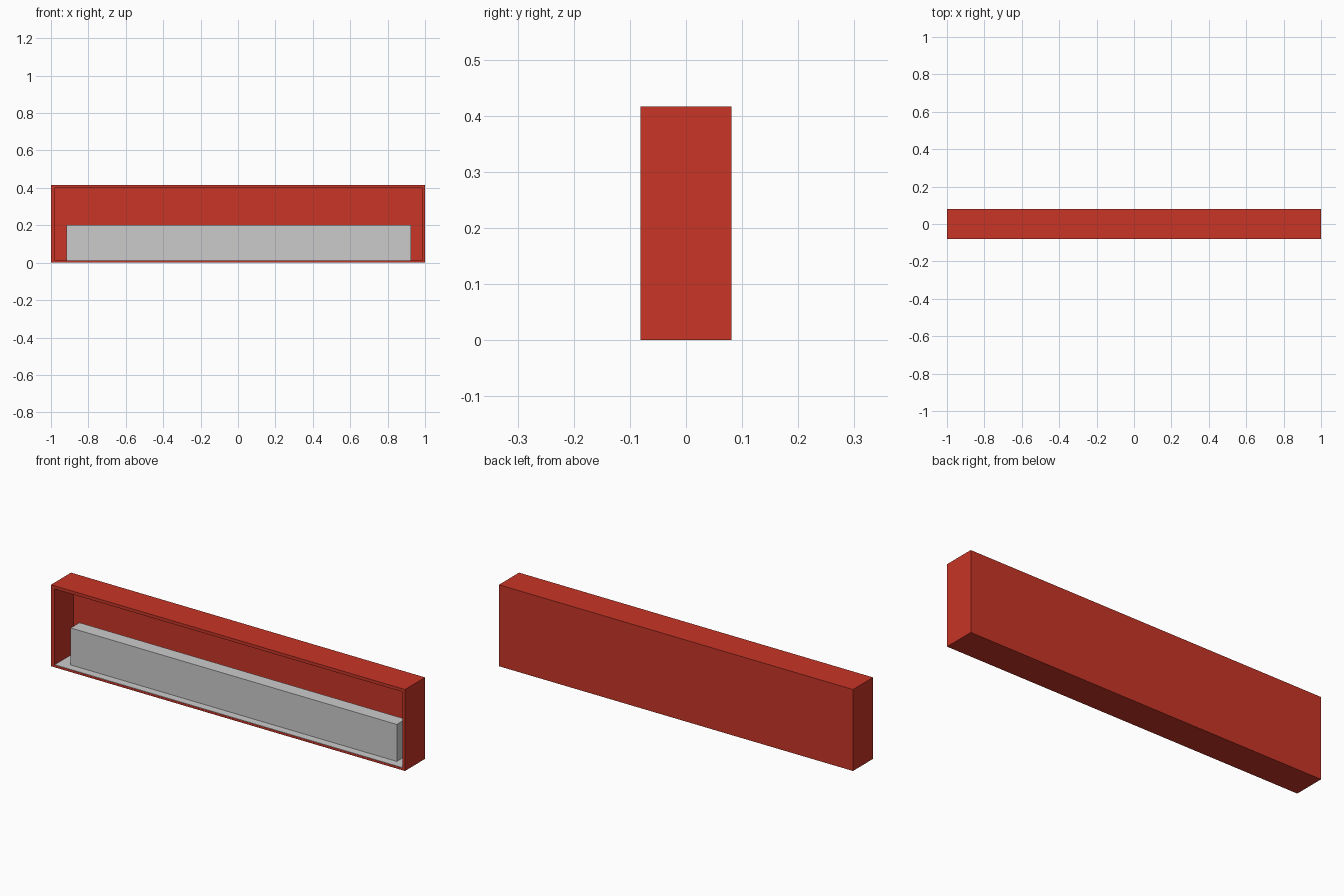
import bpy, bmesh

if "Cube" in bpy.data.objects:
    bpy.data.objects.remove(bpy.data.objects["Cube"])


def box(bm, x0, x1, y0, y1, z0, z1):
    verts = bmesh.ops.create_cube(bm, size=1)["verts"]
    for v in verts:
        v.co.x = x1 if v.co.x > 0 else x0
        v.co.y = y1 if v.co.y > 0 else y0
        v.co.z = z1 if v.co.z > 0 else z0
    return verts


def make(name, bm, mat=None):
    mesh = bpy.data.meshes.new(name)
    bm.to_mesh(mesh)
    bm.free()
    if mat:
        mesh.materials.append(mat)
    obj = bpy.data.objects.new(name, mesh)
    bpy.context.collection.objects.link(obj)
    return obj


red = bpy.data.materials.new("red_paint")
red.diffuse_color = (0.58, 0.035, 0.02, 1)
red.use_nodes = True
red.node_tree.nodes["Principled BSDF"].inputs["Base Color"].default_value = red.diffuse_color

W, D, H = 1.0, 0.081, 0.416
IX0, IX1, IZ0, IZ1, IY = -0.979, 0.987, 0.011, 0.4, 0.07

# Red casing: inset the front face to form the rim, then push it back as a recess
bm = bmesh.new()
box(bm, -W, W, -D, D, 0, H)
bm.normal_update()
front = min(bm.faces, key=lambda f: f.calc_center_median().y)
bmesh.ops.inset_individual(bm, faces=[front], thickness=0.01)
for v in front.verts:
    v.co.x = IX1 if v.co.x > 0 else IX0
    v.co.z = IZ1 if v.co.z > H / 2 else IZ0
new = bmesh.ops.extrude_face_region(bm, geom=[front])["geom"]
for v in (g for g in new if isinstance(g, bmesh.types.BMVert)):
    v.co.y = IY
if front.is_valid:
    bmesh.ops.delete(bm, geom=[front], context="FACES_ONLY")
bmesh.ops.recalc_face_normals(bm, faces=bm.faces)
make("casing", bm, red)

# Grey floor plate lining the recess
bm = bmesh.new()
box(bm, IX0, IX1, -D + 0.001, IY, IZ0, IZ0 + 0.002)
make("floor_plate", bm)

# Long grey block standing on the plate
bm = bmesh.new()
box(bm, -0.917, 0.925, -0.04, 0.031, IZ0 + 0.002, 0.202)
make("inner_block", bm)
